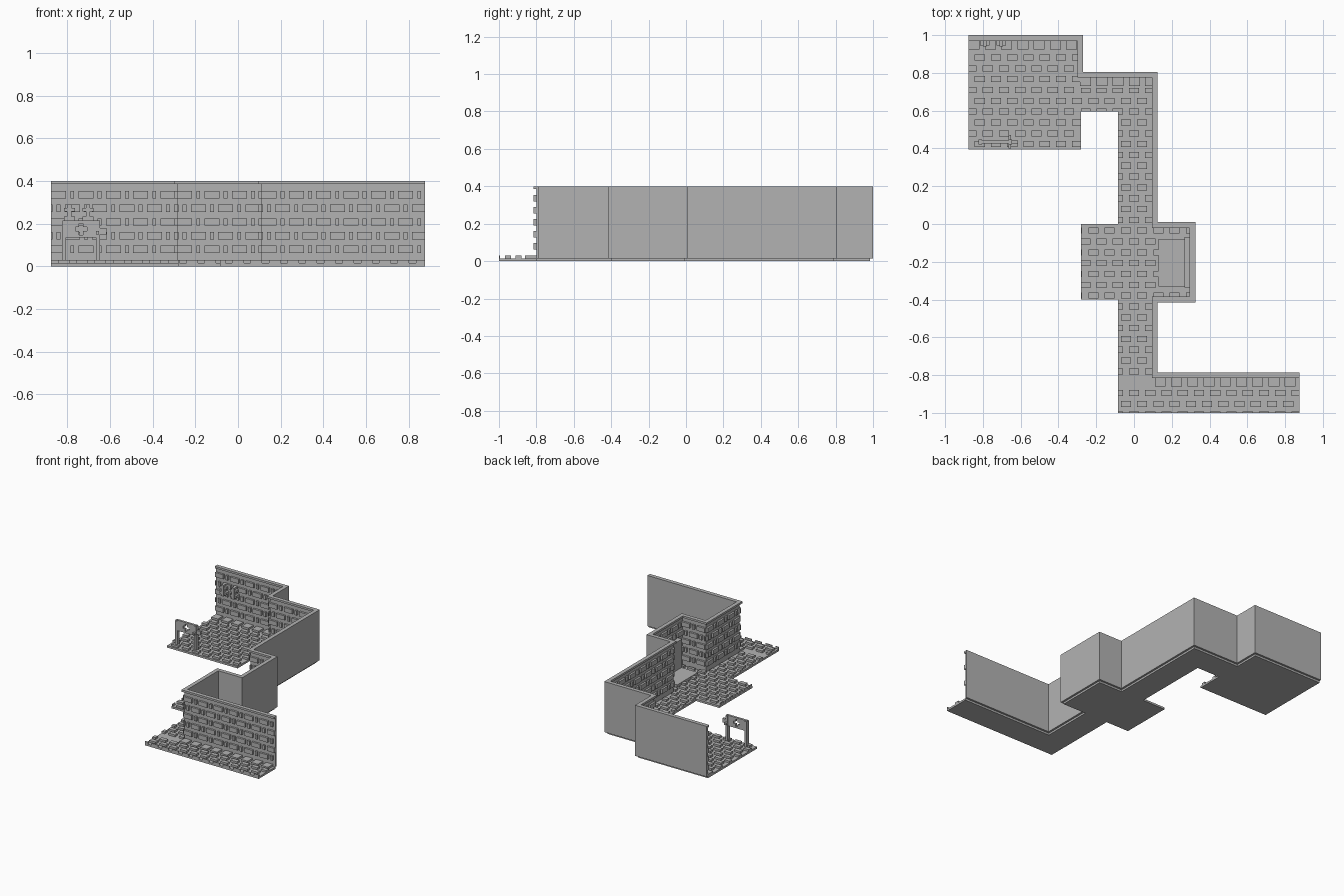
import bpy
import bmesh
from mathutils import Vector

cube = bpy.data.objects.get("Cube")
if cube:
    bpy.data.objects.remove(cube)

stone = bpy.data.materials.new("grey stone")
stone.use_nodes = True
GREY = (0.45, 0.45, 0.45, 1)
stone.diffuse_color = GREY
stone.node_tree.nodes["Principled BSDF"].inputs["Base Color"].default_value = GREY

BASE, STEP, TOP = 0.015, 0.015, 0.4      # floor thickness, relief depth, wall height


def finish(name, bm):
    bmesh.ops.recalc_face_normals(bm, faces=bm.faces[:])
    mesh = bpy.data.meshes.new(name)
    bm.to_mesh(mesh)
    bm.free()
    mesh.materials.append(stone)
    obj = bpy.data.objects.new(name, mesh)
    bpy.context.scene.collection.objects.link(obj)
    return obj


def boxes(name, spans):
    """One object from (low corner, high corner) pairs."""
    bm = bmesh.new()
    for a, b in spans:
        lo = Vector([min(p, q) for p, q in zip(a, b)])
        hi = Vector([max(p, q) for p, q in zip(a, b)])
        verts = bmesh.ops.create_cube(bm, size=1)["verts"]
        for v in verts:
            v.co = Vector([m + c * s for m, c, s in zip((lo + hi) / 2, v.co, hi - lo)])
    return finish(name, bm)


def prism(name, outline, z0, z1):
    bm = bmesh.new()
    face = bm.faces.new([bm.verts.new((x, y, z0)) for x, y in outline])
    top = bmesh.ops.extrude_face_region(bm, geom=[face])["geom"]
    for v in top:
        if isinstance(v, bmesh.types.BMVert):
            v.co.z = z1
    return finish(name, bm)


def inward(a, b):
    d = (Vector(b) - Vector(a)).normalized()
    return Vector((d.y, -d.x))


def offset(path, dist):
    """Shift a right-angled path towards the inside of the rooms."""
    sides = [inward(a, b) for a, b in zip(path, path[1:])]
    result = []
    for i, p in enumerate(path):
        shift = Vector((0, 0))
        if i > 0:
            shift += sides[i - 1]
        if i < len(sides):
            shift += sides[i]
        result.append(Vector(p) + shift * dist)
    return result


# Outer line of the wall, from the back room to the front passage
path = [(-.875, 1), (-.27, 1), (-.27, .805), (.125, .805), (.125, .01),
        (.325, .01), (.325, -.415), (.125, -.415), (.125, -.785), (.875, -.785)]
inner = offset(path, STEP)

# Walls and their wider top rail
prism("wall", path + inner[::-1], BASE, TOP - STEP)
prism("wall_top_rail", path + offset(path, 2 * STEP)[::-1], TOP - STEP, TOP)

# Floor slab
open_edge = [(.875, -1), (-.085, -1), (-.085, -.4), (-.28, -.4), (-.28, 0),
             (-.085, 0), (-.085, .595), (-.28, .595), (-.28, .395), (-.875, .395)]
prism("floor_slab", inner + open_edge, 0, BASE)

# Floor bricks in running bond, clipped to each area
areas = [(-.875, .395, -.28, .91), (-.28, .595, .095, .72), (-.085, 0, .095, .595),
         (-.28, -.4, .13, 0), (.13, -.385, .295, -.34), (.13, -.07, .295, -.02),
         (-.085, -.8, .095, -.4), (-.085, -1, .875, -.86)]
spans = []
for x0, y0, x1, y1 in areas:
    for row in range(-3, 36):
        yc = -.895 + row * .0573
        lo_y, hi_y = max(y0, yc - .016), min(y1, yc + .016)
        if hi_y - lo_y < .006:
            continue
        for col in range(-12, 13):
            xc = (col + row % 2 / 2) * .086
            lo_x, hi_x = max(x0, xc - .027), min(x1, xc + .027)
            if hi_x - lo_x > .006:
                spans.append(((lo_x, lo_y, BASE), (hi_x, hi_y, BASE + STEP)))
boxes("floor_bricks", spans)

# Wall bricks: long and short ones alternate, plus a footing row of bricks
bricks, footing = [], []
for a, b in zip(inner, inner[1:]):
    along, side = (b - a).normalized(), inward(a, b)
    length = (b - a).length

    def block(u0, u1, depth, z0, z1):
        p, q = a + along * u0, a + along * u1 + side * depth
        return (*p, z0), (*q, z1)

    for row in range(5):
        zc = .08 + row * .064
        for k in range(-1, int(length / .128) + 2):
            start = (k + row % 2 / 2) * .128
            for s, size in ((start, .07), (start + .09, .018)):
                u0, u1 = max(0, s), min(length, s + size)
                if u1 - u0 > .004:
                    bricks.append(block(u0, u1, STEP, zc - .017, zc + .017))
    if abs(along.x) > .5 and length > .3:
        for k in range(int(length / .086) + 1):
            u0, u1 = k * .086, min(length, k * .086 + .058)
            if u1 - u0 > .004:
                footing.append(block(u0, u1, .06, BASE, BASE + STEP))
boxes("wall_bricks", bricks)
boxes("footing_bricks", footing)

# Plain slab and upright panel in the alcove
boxes("alcove_slab", [((.13, -.33, BASE), (.272, -.08, .035))])
boxes("alcove_panel", [((.268, -.335, BASE), (.31, -.07, .25))])

# Notice board on two posts, with a cross-shaped opening
cx, cz, y0, y1 = -.735, .175, .425, .442
arm, bar, half_w, half_h = .027, .009, .088, .04
board = []
for s in (-1, 1):
    board.append(((cx + s * arm, y0, cz - half_h), (cx + s * half_w, y1, cz + half_h)))
    board.append(((cx - arm, y0, cz + s * arm), (cx + arm, y1, cz + s * half_h)))
    for t in (-1, 1):
        board.append(((cx + s * bar, y0, cz + t * bar), (cx + s * arm, y1, cz + t * arm)))
boxes("board", board)
boxes("board_posts", [((cx + s * .08 - .009, .42, BASE), (cx + s * .08 + .009, .447, .21))
                      for s in (-1, 1)])
boxes("board_pegs", [((-.665, .4, .15), (-.65, .47, .165)),
                     ((-.65, .425, .15), (-.615, .442, .18))])

# Pair of crosses fixed to the back wall
crosses = []
for x in (-.79, -.703):
    crosses.append(((x - .01, .94, .205), (x + .01, .985, .29)))
    for z in (.225, .265):
        crosses.append(((x - .026, .945, z - .009), (x + .026, .985, z + .009)))
boxes("wall_crosses", crosses)
